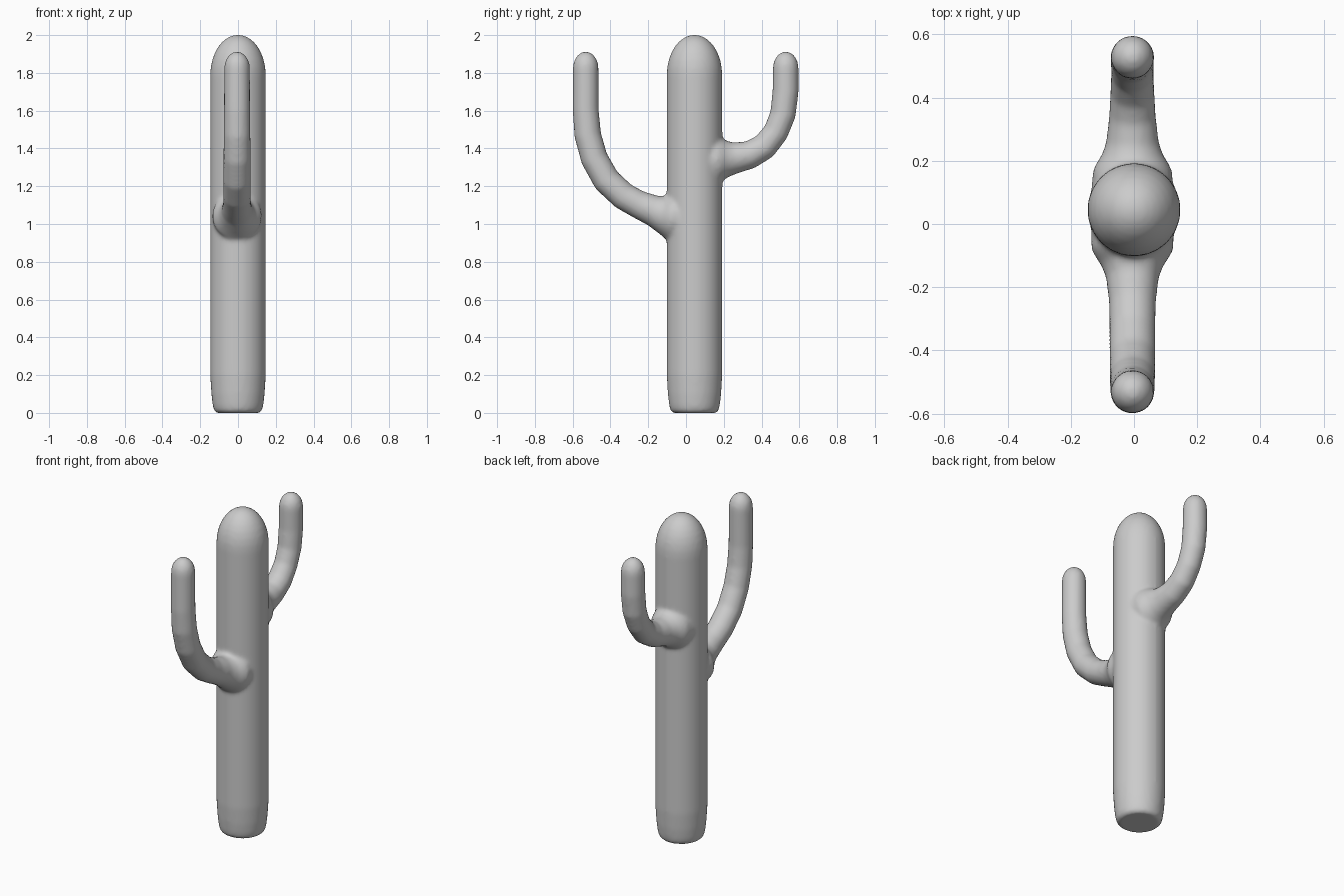
import bpy, bmesh, math
from mathutils import Vector

cube = bpy.data.objects.get("Cube")
if cube:
    bpy.data.objects.remove(cube, do_unlink=True)

grey = bpy.data.materials.new("plain_grey")
grey.use_nodes = True
colour = (0.6, 0.6, 0.6, 1)
grey.diffuse_color = colour
grey.node_tree.nodes["Principled BSDF"].inputs["Base Color"].default_value = colour

SIDES = 48


def loft(bm, path, x=0.0):
    """Skin a closed tube along (y, z, radius) stations."""
    pts = [Vector((x, y, z)) for y, z, r in path]
    side = Vector((1, 0, 0))
    rings = []
    for i, p in enumerate(pts):
        tangent = (pts[min(i + 1, len(pts) - 1)] - pts[max(i - 1, 0)]).normalized()
        up = tangent.cross(side)
        r = path[i][2]
        rings.append([bm.verts.new(p + r * (math.cos(a) * side + math.sin(a) * up))
                      for a in (2 * math.pi * k / SIDES for k in range(SIDES))])
    for a, b in zip(rings, rings[1:]):
        for k in range(SIDES):
            n = (k + 1) % SIDES
            bm.faces.new((a[k], a[n], b[n], b[k]))
    bm.faces.new(rings[0][::-1])
    bm.faces.new(rings[-1])


def dome(y, z, r, height, steps=8):
    """Stations that round off the end of an upright tube."""
    return [(y, z + height * math.sin(t), max(r * math.cos(t), 0.004))
            for t in (math.pi / 2 * i / steps for i in range(steps + 1))]


bm = bmesh.new()
# Trunk: softly tucked foot, straight column, rounded crown
loft(bm, [(0.045, 0.0, 0.115), (0.045, 0.012, 0.127), (0.045, 0.04, 0.134),
          (0.045, 0.10, 0.141), (0.045, 0.20, 0.147)] + dome(0.045, 1.79, 0.147, 0.212))
# Front arm: flared root, long sweep up
loft(bm, [(0.0, 1.03, 0.13), (-0.08, 1.045, 0.13), (-0.105, 1.05, 0.115),
          (-0.13, 1.055, 0.098), (-0.17, 1.07, 0.083), (-0.25, 1.103, 0.074),
          (-0.33, 1.147, 0.073), (-0.42, 1.23, 0.073), (-0.485, 1.345, 0.072),
          (-0.52, 1.47, 0.071), (-0.531, 1.6, 0.069)]
     + dome(-0.531, 1.825, 0.068, 0.088), x=-0.005)
# Back arm: higher and shorter
loft(bm, [(0.1, 1.335, 0.13), (0.17, 1.343, 0.125), (0.195, 1.345, 0.112),
          (0.22, 1.346, 0.096), (0.26, 1.35, 0.083), (0.34, 1.367, 0.074),
          (0.415, 1.41, 0.07), (0.475, 1.485, 0.067), (0.513, 1.58, 0.068),
          (0.527, 1.7, 0.069)]
     + dome(0.528, 1.825, 0.068, 0.088), x=-0.005)
bmesh.ops.recalc_face_normals(bm, faces=bm.faces)
mesh = bpy.data.meshes.new("cactus_body")
bm.to_mesh(mesh)
bm.free()
mesh.materials.append(grey)

body = bpy.data.objects.new("cactus_body", mesh)
bpy.context.collection.objects.link(body)

# Fuse trunk and arms into one skin and soften the joints
fuse = body.modifiers.new("fuse", 'REMESH')
fuse.mode = 'VOXEL'
fuse.voxel_size = 0.012
fuse.use_smooth_shade = True
soften = body.modifiers.new("soften", 'SMOOTH')
soften.factor = 0.5
soften.iterations = 6

bpy.ops.object.select_all(action='DESELECT')
body.select_set(True)
bpy.context.view_layer.objects.active = body
for name in ("fuse", "soften"):
    bpy.ops.object.modifier_apply(modifier=name)
bpy.ops.object.shade_smooth_by_angle(angle=math.radians(50))
